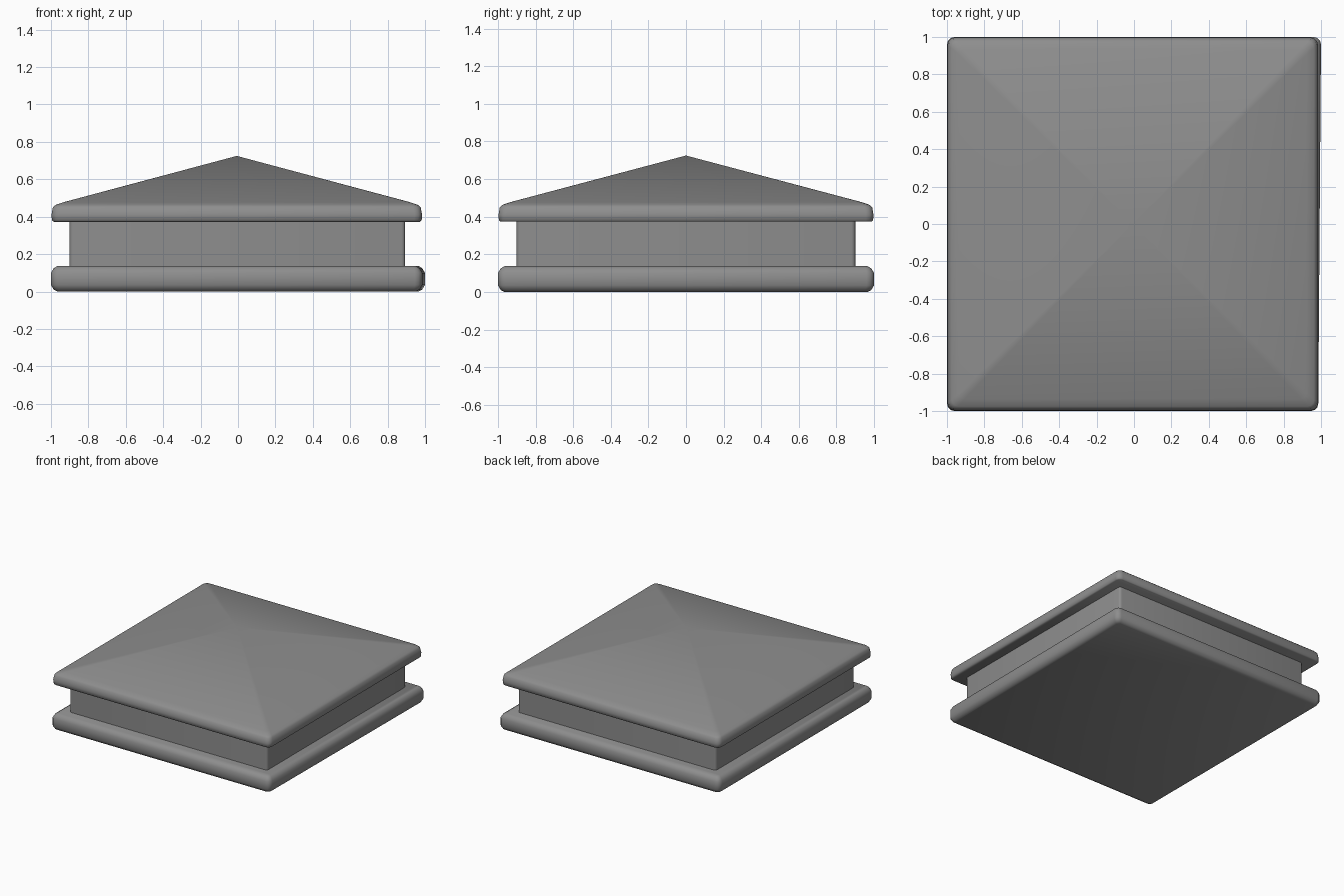
import bpy, bmesh, math

cube = bpy.data.objects.get("Cube")
if cube:
    bpy.data.objects.remove(cube, do_unlink=True)

stone = bpy.data.materials.new("grey_stone")
stone.use_nodes = True
colour = (0.27, 0.27, 0.27, 1)
stone.diffuse_color = colour
stone.node_tree.nodes["Principled BSDF"].inputs["Base Color"].default_value = colour


def square_ring(bm, half, z, radius, shift=0.0, skew=0.0, steps=3):
    """Rounded square of vertices; shift pulls in the left side, skew splays it at the back."""
    ring = []
    for corner in range(4):
        sx, sy = [(1, 1), (-1, 1), (-1, -1), (1, -1)][corner]
        for i in range(steps + 1):
            a = math.pi / 2 * (corner + i / steps)
            x = sx * (half - radius) + radius * math.cos(a)
            y = sy * (half - radius) + radius * math.sin(a)
            if x > 0:
                x += shift + skew * (1 + y) / 2
            ring.append(bm.verts.new((x, y, z)))
    return ring


def loft(name, profile, shift=0.0, skew=0.0, apex=None):
    """Stack rounded squares (half width, height, corner radius) and close both ends."""
    bm = bmesh.new()
    rings = [square_ring(bm, h, z, r, shift, skew) for h, z, r in profile]
    for low, high in zip(rings, rings[1:]):
        for i in range(len(low)):
            j = (i + 1) % len(low)
            bm.faces.new((low[i], low[j], high[j], high[i]))
    bm.faces.new(rings[0][::-1])
    top = rings[-1]
    if apex is None:
        bm.faces.new(top)
    else:
        tip = bm.verts.new((shift / 2, 0, apex))
        for i in range(len(top)):
            bm.faces.new((top[i], top[(i + 1) % len(top)], tip))
    bmesh.ops.recalc_face_normals(bm, faces=bm.faces)
    mesh = bpy.data.meshes.new(name)
    bm.to_mesh(mesh)
    bm.free()
    mesh.materials.append(stone)
    obj = bpy.data.objects.new(name, mesh)
    bpy.context.collection.objects.link(obj)
    bpy.ops.object.select_all(action="DESELECT")
    obj.select_set(True)
    bpy.context.view_layer.objects.active = obj
    bpy.ops.object.shade_smooth_by_angle(angle=math.radians(50))
    return obj


# Base slab with rounded rims
loft("base_slab", [(0.965, 0, 0.02), (0.985, 0.01, 0.03), (1, 0.035, 0.04),
                   (1, 0.1, 0.04), (0.985, 0.125, 0.03), (0.965, 0.137, 0.02)],
     shift=-0.015, skew=0.015)

# Recessed neck
loft("neck", [(0.9, 0.13, 0.02), (0.9, 0.38, 0.02)], shift=-0.006)

# Overhanging pyramid cap with a rounded eave
loft("pyramid_cap", [(0.985, 0.373, 0.03), (0.995, 0.38, 0.04), (0.997, 0.41, 0.04),
                     (0.99, 0.45, 0.04), (0.975, 0.463, 0.035), (0.935, 0.477, 0.03)],
     shift=-0.013, apex=0.725)
